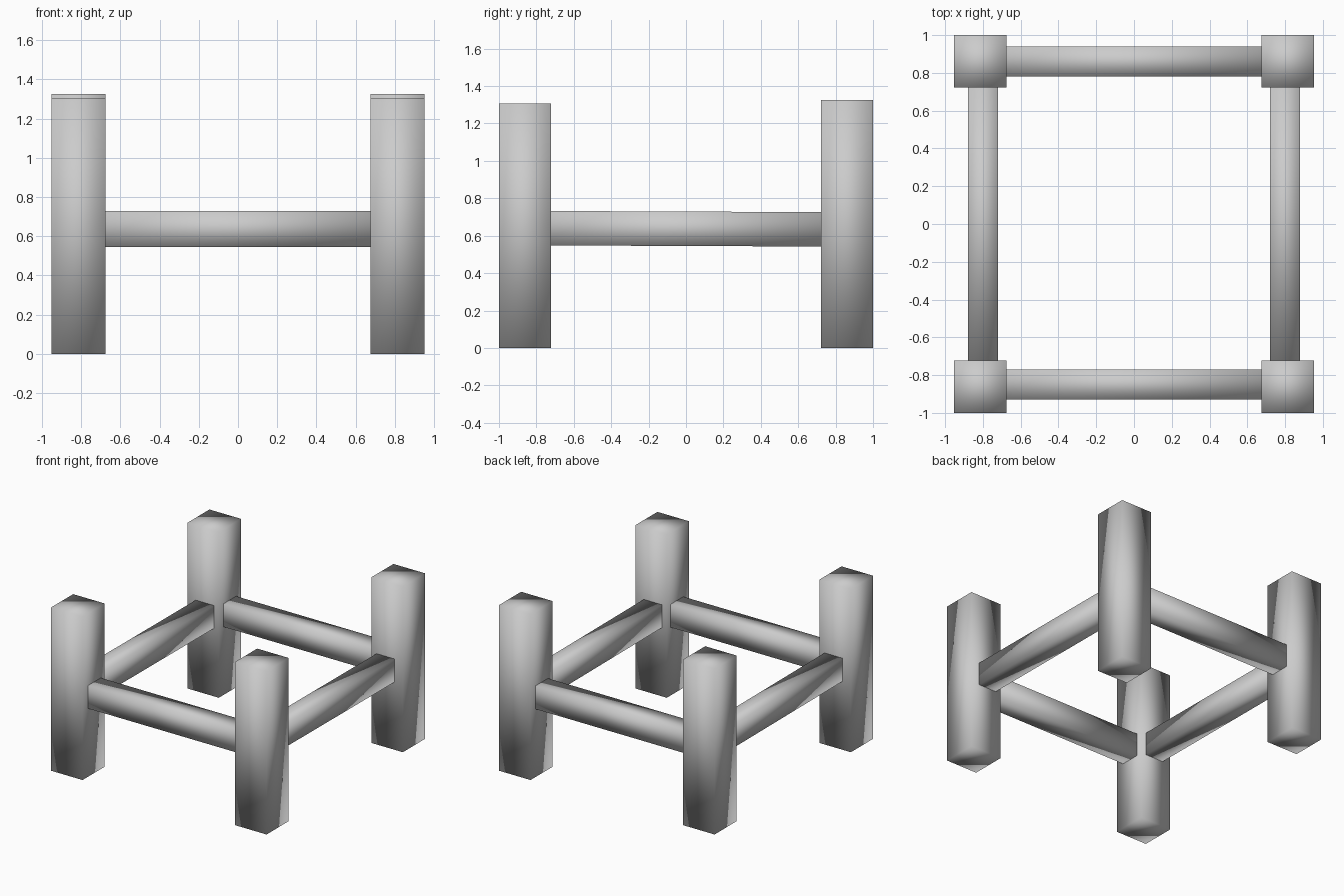
import bpy

if "Cube" in bpy.data.objects:
    bpy.data.objects.remove(bpy.data.objects["Cube"])


def smooth_box(name, x, y, z):
    """Smooth-shaded box spanning the given (min, max) ranges."""
    centre = [(r[0] + r[1]) / 2 for r in (x, y, z)]
    bpy.ops.mesh.primitive_cube_add(size=1, location=centre)
    ob = bpy.context.object
    ob.name = name
    ob.scale = [r[1] - r[0] for r in (x, y, z)]
    bpy.ops.object.transform_apply(location=True, rotation=False, scale=True)
    bpy.ops.object.shade_smooth()
    return ob


IN, OUT = 0.675, 0.953   # post inner and outer x
RAIL_Z = (0.545, 0.729)

for side, s in (("left", -1), ("right", 1)):
    px = sorted((s * IN, s * OUT))
    # Corner posts, the back pair slightly taller
    smooth_box(f"front_{side}_post", px, (-1.0, -0.722), (0, 1.306))
    smooth_box(f"back_{side}_post", px, (0.722, 1.0), (0, 1.325))
    # Side rail, sagging slightly towards the back
    rail = smooth_box(f"{side}_rail", sorted((s * 0.72, s * 0.88)),
                      (-0.73, 0.73), RAIL_Z)
    for v in rail.data.vertices:
        v.co.z -= 0.003 * v.co.y / 0.73

# Front and back rails
smooth_box("front_rail", (-0.685, 0.685), (-0.93, -0.77), RAIL_Z)
smooth_box("back_rail", (-0.685, 0.685), (0.78, 0.94), RAIL_Z)
